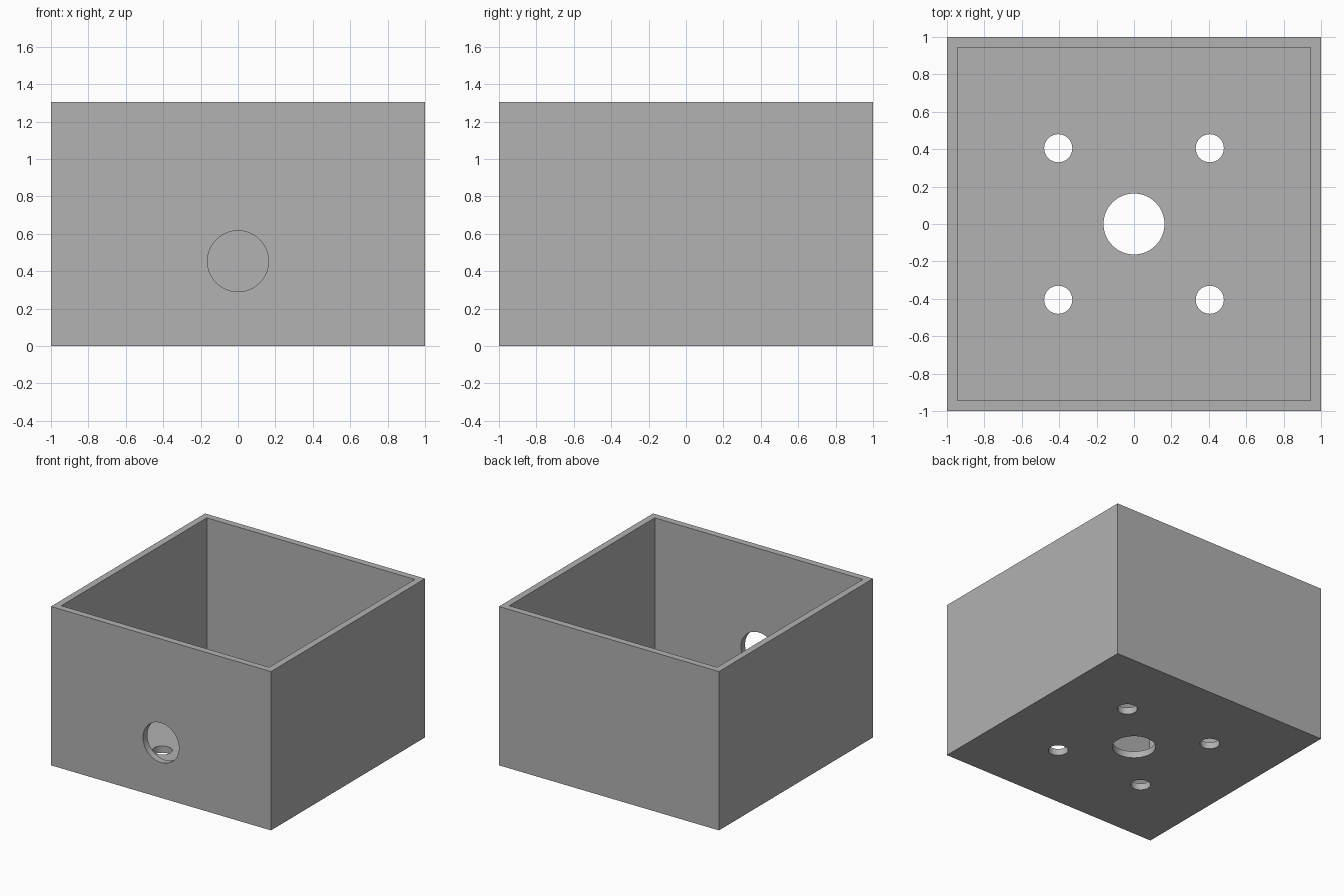
import bpy
from math import radians

cube = bpy.data.objects.get("Cube")
if cube:
    bpy.data.objects.remove(cube, do_unlink=True)

HEIGHT = 1.305
WALL = 0.055
FLOOR = 0.055

# Single plain grey
grey = bpy.data.materials.new("plain_grey")
grey.use_nodes = True
colour = (0.445, 0.445, 0.445, 1)
grey.diffuse_color = colour
grey.node_tree.nodes["Principled BSDF"].inputs["Base Color"].default_value = colour


def block(name, width, bottom, top):
    bpy.ops.mesh.primitive_cube_add(size=1, location=(0, 0, (bottom + top) / 2))
    obj = bpy.context.object
    obj.name = name
    obj.scale = (width, width, top - bottom)
    bpy.ops.object.transform_apply(location=True, rotation=True, scale=True)
    obj.data.materials.append(grey)
    return obj


def drill(name, radius, location, tilt=0):
    bpy.ops.mesh.primitive_cylinder_add(
        vertices=64, radius=radius, depth=0.4, location=location, rotation=(tilt, 0, 0))
    obj = bpy.context.object
    obj.name = name
    obj.data.materials.append(grey)
    return obj


def cut(target, cutter):
    cutter.hide_render = True
    mod = target.modifiers.new(cutter.name, "BOOLEAN")
    mod.operation = "DIFFERENCE"
    mod.solver = "EXACT"
    mod.object = cutter
    bpy.context.view_layer.objects.active = target
    bpy.ops.object.modifier_apply(modifier=mod.name)
    bpy.data.objects.remove(cutter, do_unlink=True)


# Open-topped box
box = block("open_box", 2, 0, HEIGHT)
cut(box, block("cavity_cutter", 2 - 2 * WALL, FLOOR, HEIGHT + 0.2))

# Cable hole in the front wall and central hole in the floor
cut(box, drill("front_hole_cutter", 0.163, (0, -1, 0.453), radians(90)))
cut(box, drill("floor_hole_cutter", 0.163, (0, 0, 0)))

# Four mounting holes
for x in (-0.405, 0.405):
    for y in (-0.405, 0.405):
        cut(box, drill("mounting_hole_cutter", 0.075, (x, y, 0)))

# Smooth hole walls, sharp box edges
bpy.ops.object.select_all(action="DESELECT")
box.select_set(True)
bpy.context.view_layer.objects.active = box
bpy.ops.object.shade_smooth_by_angle(angle=radians(30))
